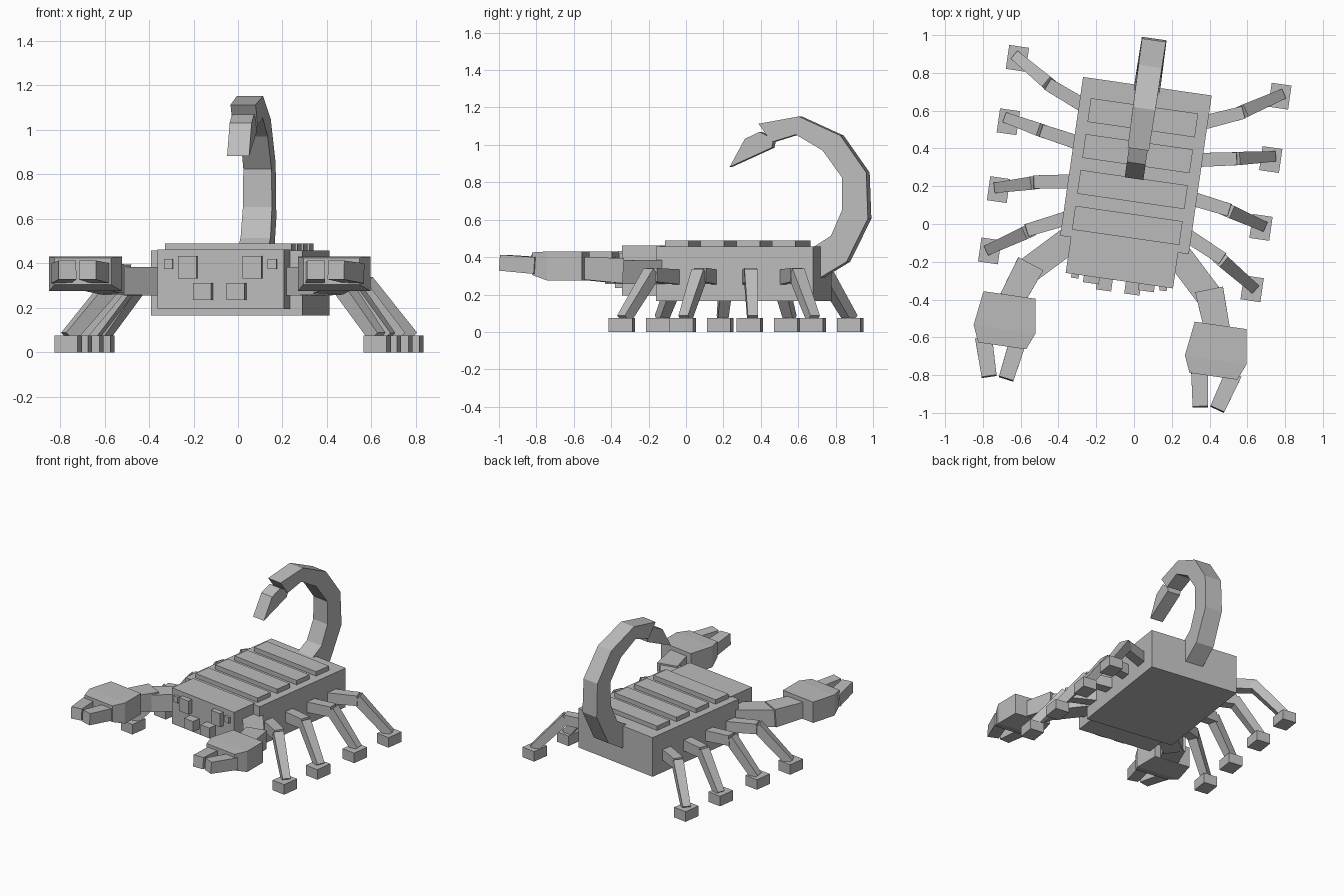
import bpy, bmesh, math
from mathutils import Matrix, Vector

if "Cube" in bpy.data.objects:
    bpy.data.objects.remove(bpy.data.objects["Cube"])

# The whole creature is turned slightly about z
POSE = Matrix.Rotation(math.radians(-8.2), 4, 'Z') @ Matrix.Translation((-0.034, 0, 0))

grey = bpy.data.materials.new("shell_grey")
grey.diffuse_color = (0.5, 0.5, 0.5, 1)
grey.use_nodes = True
grey.node_tree.nodes["Principled BSDF"].inputs["Base Color"].default_value = grey.diffuse_color


def loft(name, lower, upper):
    """Closed solid between two matching rings of points."""
    bm = bmesh.new()
    a = [bm.verts.new(POSE @ Vector(p)) for p in lower]
    b = [bm.verts.new(POSE @ Vector(p)) for p in upper]
    n = len(a)
    bm.faces.new(a)
    bm.faces.new(b)
    for i in range(n):
        j = (i + 1) % n
        bm.faces.new((a[i], a[j], b[j], b[i]))
    bmesh.ops.recalc_face_normals(bm, faces=bm.faces)
    mesh = bpy.data.meshes.new(name)
    bm.to_mesh(mesh)
    bm.free()
    mesh.materials.append(grey)
    ob = bpy.data.objects.new(name, mesh)
    bpy.context.collection.objects.link(ob)
    return ob


def box(name, x0, x1, y0, y1, z0, z1):
    ring = [(x0, y0), (x1, y0), (x1, y1), (x0, y1)]
    return loft(name, [(x, y, z0) for x, y in ring], [(x, y, z1) for x, y in ring])


def beam(name, p, q, size0, size1):
    """Tapered bar from p to q; sizes are (width, height)."""
    p, q = Vector(p), Vector(q)
    d = (q - p).normalized()
    side = d.cross(Vector((0, 0, 1))).normalized()
    up = side.cross(d)

    def ring(c, s):
        return [c + side * i * s[0] / 2 + up * j * s[1] / 2
                for i, j in ((-1, -1), (1, -1), (1, 1), (-1, 1))]
    return loft(name, ring(p, size0), ring(q, size1))


# Body and head
box("body", -0.344, 0.344, -0.117, 0.732, 0.166, 0.457)
box("head", -0.287, 0.287, -0.308, -0.10, 0.195, 0.462)

# Back plates
for i in range(4):
    y = 0.50 - 0.192 * i
    box(f"back_plate_{i + 1}", -0.287, 0.287, y, y + 0.127, 0.44, 0.49)

# Legs: hip y, knee y, ankle y, foot y, from rear to front
LEGS = [(0.575, 0.668, 0.785, 0.78), (0.38, 0.42, 0.457, 0.441),
        (0.18, 0.145, 0.09, 0.078), (-0.01, -0.115, -0.24, -0.25)]

for s, tag in ((-1, "left"), (1, "right")):
    # Eyes and mouth parts
    for name, cx, w, z0, z1, out in (("main_eye", 0.147, 0.085, 0.332, 0.433, 0.035),
                                     ("small_eye", 0.236, 0.04, 0.375, 0.42, 0.02),
                                     ("mouth_part", 0.076, 0.082, 0.235, 0.312, 0.063)):
        box(f"{name}_{tag}", s * cx - w / 2, s * cx + w / 2, -0.308 - out, -0.29, z0, z1)

    # Hip, shin and foot of each leg
    for i, (hip, knee, ankle, foot) in enumerate(LEGS):
        beam(f"hip_{tag}_{i + 1}", (s * 0.30, hip, 0.292), (s * 0.525, knee, 0.305),
             (0.075, 0.08), (0.068, 0.075))
        beam(f"shin_{tag}_{i + 1}", (s * 0.512, knee - 0.002, 0.315), (s * 0.703, ankle, 0.068),
             (0.07, 0.07), (0.055, 0.06))
        box(f"foot_{tag}_{i + 1}", s * 0.702 - 0.053, s * 0.702 + 0.053,
            foot - 0.064, foot + 0.064, 0, 0.075)

    # Arm
    beam(f"upper_arm_{tag}", (s * 0.25, -0.09, 0.32), (s * 0.492, -0.33, 0.32),
         (0.14, 0.13), (0.14, 0.125))
    beam(f"forearm_{tag}", (s * 0.478, -0.29, 0.327), (s * 0.55, -0.49, 0.34),
         (0.15, 0.135), (0.135, 0.12))

    # Claw palm, widening and then narrowing at the front
    def palm_ring(half, y, z0, z1):
        c = s * 0.565
        return [(c - half, y, z0), (c + half, y, z0), (c + half, y, z1), (c - half, y, z1)]
    mid = palm_ring(0.165, -0.65, 0.275, 0.43)
    loft(f"palm_back_{tag}", palm_ring(0.139, -0.466, 0.275, 0.43), mid)
    loft(f"palm_front_{tag}", mid, palm_ring(0.128, -0.738, 0.305, 0.425))

    # Claw fingers
    beam(f"inner_finger_{tag}", (s * 0.487, -0.71, 0.355), (s * 0.519, -0.908, 0.37),
         (0.09, 0.09), (0.08, 0.085))
    beam(f"outer_finger_{tag}", (s * 0.668, -0.71, 0.355), (s * 0.61, -0.908, 0.37),
         (0.09, 0.09), (0.08, 0.085))

# Tail: outer and inner joint points (y, z) with half width
TAIL = [((0.72, 0.284), (0.64, 0.42), 0.070), ((0.872, 0.375), (0.788, 0.514), 0.068),
        ((0.987, 0.605), (0.848, 0.653), 0.066), ((0.978, 0.852), (0.848, 0.824), 0.064),
        ((0.838, 1.05), (0.742, 0.97), 0.062), ((0.613, 1.152), (0.597, 1.055), 0.060),
        ((0.395, 1.113), (0.466, 1.015), 0.057)]


def tail_ring(o, i, h):
    return [(-h, *o), (h, *o), (h, *i), (-h, *i)]


for k in range(len(TAIL) - 1):
    loft(f"tail_segment_{k + 1}", tail_ring(*TAIL[k]), tail_ring(*TAIL[k + 1]))

# Stinger
STING = [(0.475, 1.03), (0.40, 1.07), (0.32, 1.032), (0.238, 0.882), (0.466, 0.985)]
loft("stinger", [(-0.05, y, z) for y, z in STING], [(0.05, y, z) for y, z in STING])
